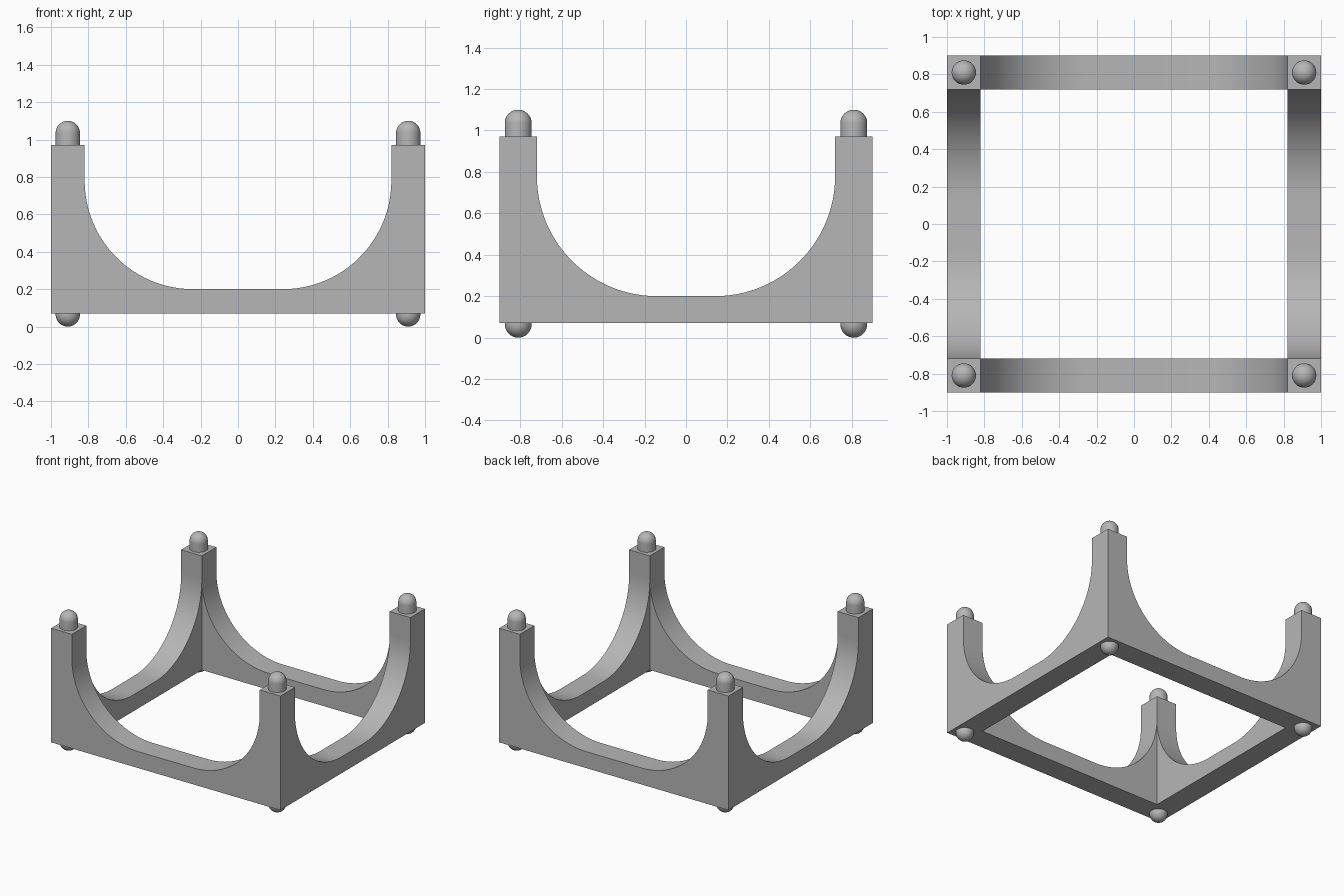
import bpy, bmesh, math

cube = bpy.data.objects.get("Cube")
if cube:
    bpy.data.objects.remove(cube, do_unlink=True)

HX, HY, WALL = 1.0, 0.9, 0.18           # half sizes and wall thickness
BOTTOM, RAIL, TOP = 0.07, 0.2, 0.97     # frame heights
ARC = 0.58                              # arch fillet radius
PEG = 0.065                             # peg and foot radius

grey = bpy.data.materials.new("grey plastic")
grey.use_nodes = True
colour = (0.47, 0.47, 0.47, 1)
grey.diffuse_color = colour
grey.node_tree.nodes["Principled BSDF"].inputs["Base Color"].default_value = colour


def finish(bm, name):
    bmesh.ops.recalc_face_normals(bm, faces=bm.faces)
    mesh = bpy.data.meshes.new(name)
    bm.to_mesh(mesh)
    bm.free()
    mesh.materials.append(grey)
    obj = bpy.data.objects.new(name, mesh)
    bpy.context.collection.objects.link(obj)
    bpy.ops.object.select_all(action="DESELECT")
    obj.select_set(True)
    bpy.context.view_layer.objects.active = obj
    bpy.ops.object.shade_smooth_by_angle(angle=math.radians(30))
    return obj


def arch_half(inner, steps=24):
    """Right half of the arch, from the post down to the flat rail."""
    pts = []
    for i in range(steps + 1):
        a = math.pi / 2 * i / steps
        pts.append((inner - ARC + ARC * math.cos(a), RAIL + ARC - ARC * math.sin(a)))
    return pts


def panel(name, outline, place):
    """Extrude an outline through the wall thickness."""
    bm = bmesh.new()
    near = [bm.verts.new(place(u, z, 0)) for u, z in outline]
    far = [bm.verts.new(place(u, z, WALL)) for u, z in outline]
    bm.faces.new(near)
    bm.faces.new(far)
    for i in range(len(near)):
        j = (i + 1) % len(near)
        bm.faces.new((near[i], near[j], far[j], far[i]))
    finish(bm, name)


def mirrored(half):
    return half + [(-u, z) for u, z in reversed(half)]


# Front and back panels, including the corner posts
inner_x = HX - WALL
long_outline = mirrored([(HX, BOTTOM), (HX, TOP), (inner_x, TOP)] + arch_half(inner_x))
for name, s in (("front_panel", -1), ("back_panel", 1)):
    panel(name, long_outline, lambda u, z, t, s=s: (u, s * (HY - t), z))

# Side panels fitted between the corner posts
inner_y = HY - WALL
side_outline = mirrored([(inner_y, BOTTOM)] + arch_half(inner_y))
for name, s in (("right_panel", -1), ("left_panel", 1)):
    panel(name, side_outline, lambda u, z, t, s=s: (s * (HX - t), u, z))


def dome(name, x, y, base, centre, sign):
    """Short cylinder ending in a half ball, turned around a vertical axis."""
    bm = bmesh.new()
    profile = [(0, base), (PEG, base)]
    for i in range(13):
        a = math.pi / 2 * i / 12
        r = PEG * math.cos(a) if i < 12 else 0
        profile.append((r, centre + sign * PEG * math.sin(a)))
    verts = [bm.verts.new((x + r, y, z)) for r, z in profile]
    edges = [bm.edges.new(pair) for pair in zip(verts, verts[1:])]
    bmesh.ops.spin(bm, geom=verts + edges, cent=(x, y, 0), axis=(0, 0, 1),
                   angle=math.tau, steps=32, use_merge=True)
    bmesh.ops.remove_doubles(bm, verts=bm.verts, dist=1e-5)
    finish(bm, name)


# Stacking pegs on the posts and round feet below them
for sx, side in ((-1, "right"), (1, "left")):
    for sy, end in ((-1, "front"), (1, "back")):
        x, y = sx * (HX - WALL / 2), sy * (HY - WALL / 2)
        dome(f"{end}_{side}_peg", x, y, TOP, TOP + PEG, 1)
        dome(f"{end}_{side}_foot", x, y, BOTTOM, PEG, -1)
